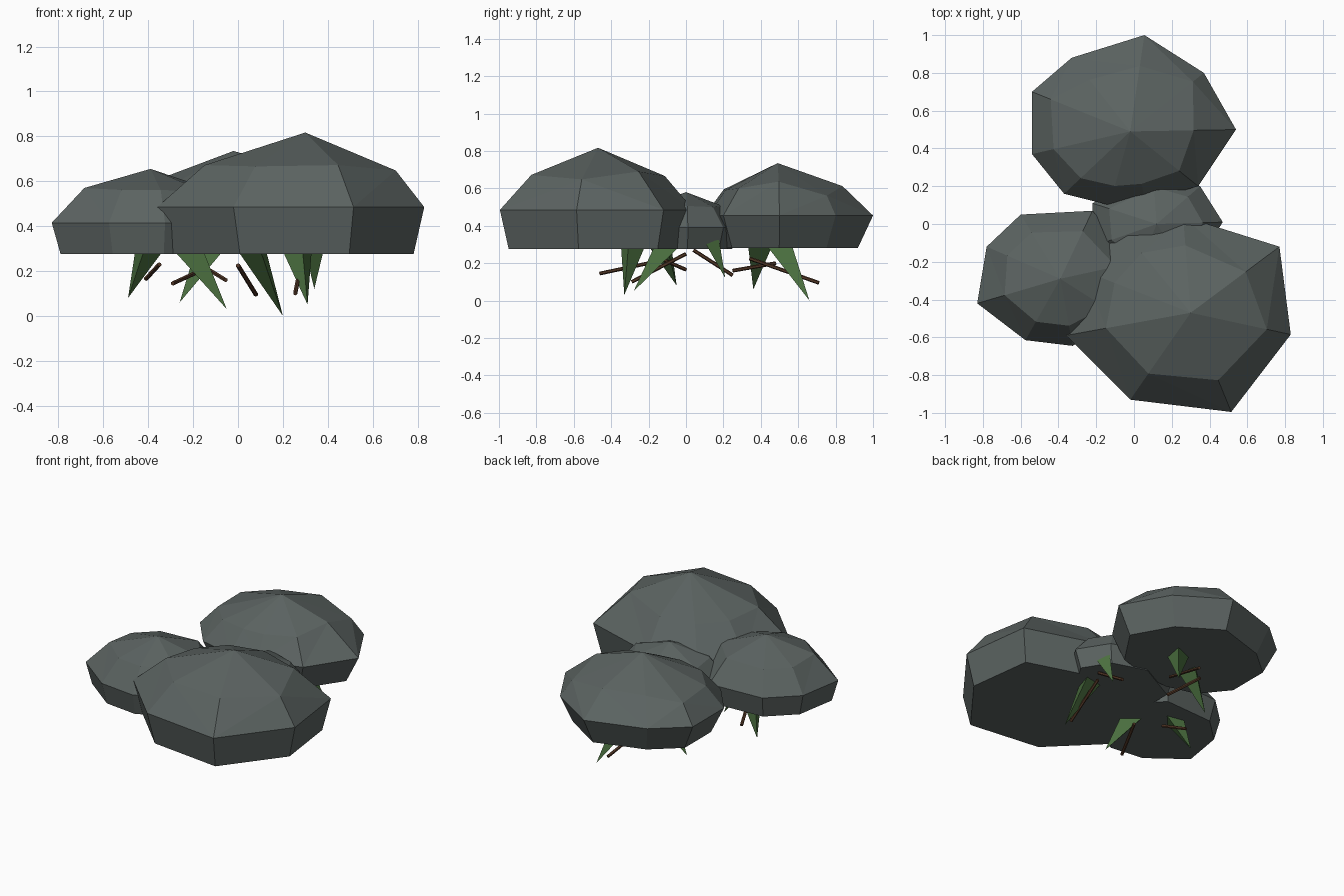
import bpy, bmesh, math
from mathutils import Vector


def material(name, rgb):
    m = bpy.data.materials.new(name)
    m.diffuse_color = (*rgb, 1)
    return m


STONE = material("dark grey stone", (0.105, 0.125, 0.12))
GREEN = material("leaf green", (0.07, 0.16, 0.05))
BROWN = material("twig brown", (0.09, 0.04, 0.02))


def finish(bm, name, mat):
    bmesh.ops.recalc_face_normals(bm, faces=bm.faces)
    me = bpy.data.meshes.new(name)
    bm.to_mesh(me)
    bm.free()
    me.materials.append(mat)
    bpy.context.collection.objects.link(bpy.data.objects.new(name, me))


def rock(name, apex, rim, z_up, z_rim, z_low, low):
    """Faceted boulder: apex, shoulder ring, widest ring (x, y, shoulder scale), flat base."""
    bm = bmesh.new()
    cx, cy, top = apex
    n = len(rim)
    rings = [[], [], []]
    for x, y, s in rim:
        shoulder = z_up + (0.72 - s) * 0.3
        for ring, k, z in zip(rings, (s, 1, low), (shoulder, z_rim, z_low)):
            ring.append(bm.verts.new((cx + (x - cx) * k, cy + (y - cy) * k, z)))
    tip = bm.verts.new(apex)
    for i in range(n):
        j = (i + 1) % n
        bm.faces.new((tip, rings[0][i], rings[0][j]))
        for a, b in zip(rings, rings[1:]):
            bm.faces.new((a[i], b[i], b[j], a[j]))
    bm.faces.new(rings[2])
    bmesh.ops.triangulate(bm, faces=[f for f in bm.faces if len(f.verts) == 4])
    finish(bm, name, STONE)


def spike(name, start, end, r1, r2, sides, mat):
    """Cone or rod between two points."""
    a, b = Vector(start), Vector(end)
    bm = bmesh.new()
    bmesh.ops.create_cone(bm, cap_ends=True, segments=sides, radius1=r1, radius2=r2,
                          depth=(b - a).length)
    bm.transform((b - a).to_track_quat('Z', 'Y').to_matrix().to_4x4())
    bmesh.ops.translate(bm, vec=(a + b) / 2, verts=bm.verts)
    finish(bm, name, mat)


# Four overlapping boulders
rock("large_front_rock", (0.30, -0.47, 0.817),
     [(0.83, -0.585, .76), (0.77, -0.12, .62), (0.26, 0.04, .70), (-0.06, -0.03, .72),
      (-0.26, -0.25, .72), (-0.36, -0.59, .68), (-0.02, -0.93, .70), (0.515, -0.995, .68)],
     0.66, 0.485, 0.275, 0.91)
rock("back_rock", (-0.02, 0.49, 0.735),
     [(0.54, 0.50, .60), (0.37, 0.80, .85), (0.055, 1.0, .68), (-0.33, 0.88, .70),
      (-0.54, 0.70, .81), (-0.54, 0.37, .78), (-0.37, 0.16, .75), (-0.13, 0.10, .74),
      (0.06, 0.12, .75), (0.34, 0.20, .72)],
     0.60, 0.455, 0.28, 0.84)
rock("left_rock", (-0.39, -0.29, 0.655),
     [(-0.83, -0.42, .67), (-0.575, -0.615, .70), (-0.325, -0.645, .70), (-0.06, -0.50, .72),
      (0.02, -0.20, .72), (-0.22, 0.07, .70), (-0.60, 0.05, .72), (-0.78, -0.12, .72)],
     0.555, 0.415, 0.275, 0.91)
rock("small_middle_rock", (0.12, 0.0, 0.58),
     [(0.47, 0.01, .70), (0.35, 0.20, .72), (0.10, 0.28, .70), (-0.22, 0.11, .74),
      (-0.22, -0.12, .70), (0.0, -0.30, .72), (0.30, -0.26, .70)],
     0.50, 0.39, 0.275, 0.88)

# Leaf blades hanging under the rocks
leaves = [((0.27, -0.08, 0.31), (0.31, -0.28, 0.05)), ((-0.24, -0.29, 0.31), (-0.05, -0.33, 0.03)),
          ((-0.40, -0.13, 0.31), (-0.49, -0.05, 0.08)), ((0.34, 0.13, 0.31), (0.34, 0.21, 0.12)),
          ((0.07, 0.50, 0.31), (0.20, 0.66, 0.00)), ((-0.11, 0.39, 0.31), (-0.26, 0.36, 0.06))]
for i, (a, b) in enumerate(leaves):
    spike(f"leaf_{i + 1}", a, b, 0.05 if i == 3 else 0.075, 0, 3, GREEN)

# Twigs among the leaves
twigs = [((0.255, -0.29, 0.10), (0.285, 0.0, 0.25)), ((-0.29, -0.46, 0.145), (-0.17, -0.20, 0.20)),
         ((-0.41, 0.0, 0.165), (-0.35, -0.15, 0.23)), ((0.31, 0.04, 0.27), (0.30, 0.25, 0.135)),
         ((0.0, 0.34, 0.225), (0.08, 0.71, 0.095)), ((-0.055, 0.25, 0.16), (-0.12, 0.48, 0.20))]
for i, (a, b) in enumerate(twigs):
    spike(f"twig_{i + 1}", a, b, 0.01, 0.01, 6, BROWN)
